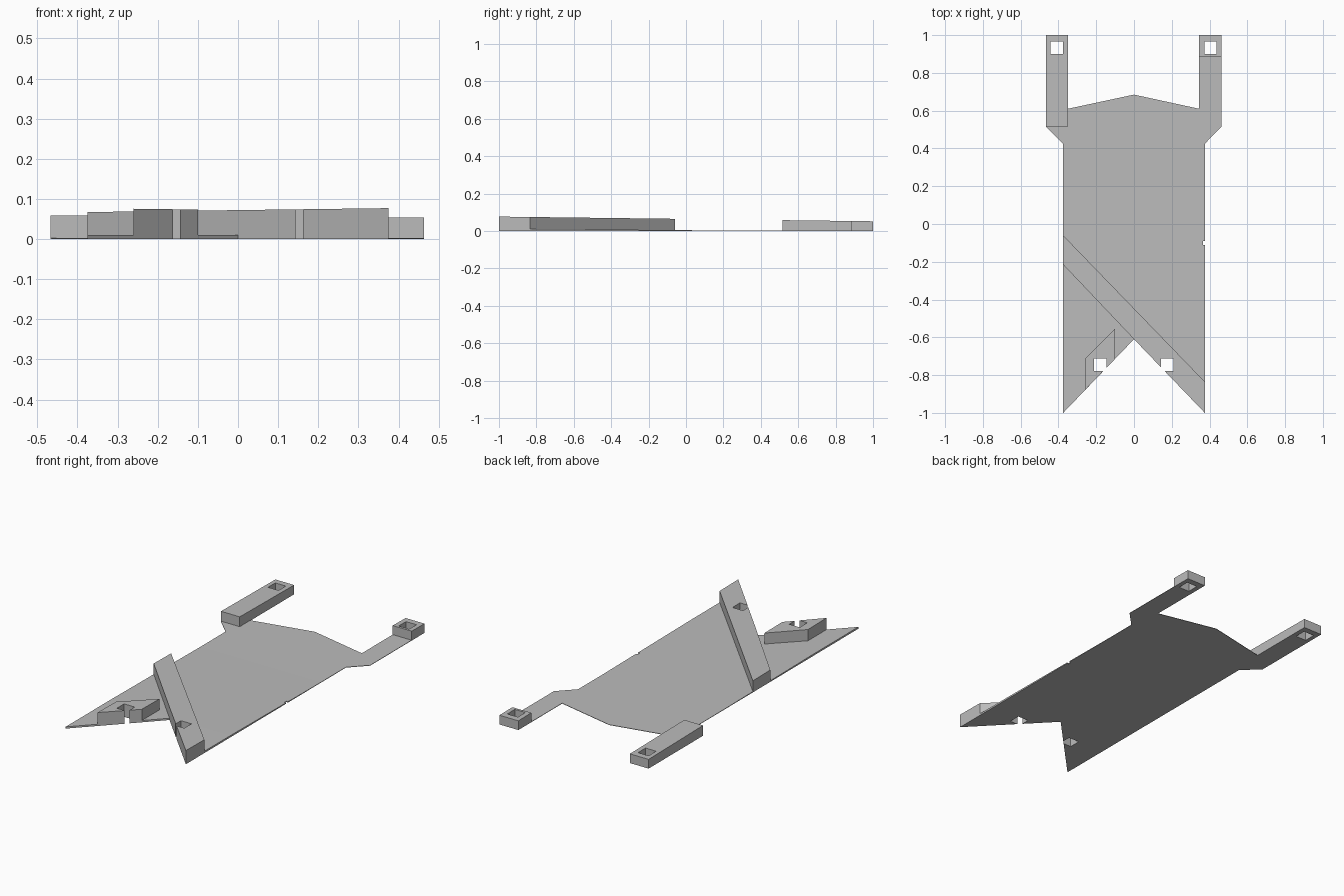
import bpy, bmesh
from mathutils import Vector

cube = bpy.data.objects.get("Cube")
if cube:
    bpy.data.objects.remove(cube, do_unlink=True)

grey = bpy.data.materials.new("plain_grey")
grey.use_nodes = True
colour = (0.5, 0.5, 0.5, 1)
grey.diffuse_color = colour
grey.node_tree.nodes["Principled BSDF"].inputs["Base Color"].default_value = colour


def plate_top(y):
    """Flat at the front, tapering to a thin sheet at the back."""
    t = min(max((y + 0.6) / 0.8, 0), 1)
    return 0.01 - 0.0075 * t


def block_top(y):
    """Gently sloping plane shared by all the raised blocks."""
    return 0.0645 - 0.0125 * y


def prism(name, outline, top, cuts=(), base=0.0):
    """Extrude an outline up to a height given by its y position."""
    bm = bmesh.new()
    face = bm.faces.new([bm.verts.new((x, y, base)) for x, y in outline])
    ext = bmesh.ops.extrude_face_region(bm, geom=[face])
    for v in ext["geom"]:
        if isinstance(v, bmesh.types.BMVert):
            v.co.z = 1
    for y in cuts:
        bmesh.ops.bisect_plane(bm, geom=bm.verts[:] + bm.edges[:] + bm.faces[:],
                               plane_co=(0, y, 0), plane_no=(0, 1, 0))
    for v in bm.verts:
        if v.co.z > 0.5:
            v.co.z = top(v.co.y)
    bmesh.ops.recalc_face_normals(bm, faces=bm.faces)
    mesh = bpy.data.meshes.new(name)
    bm.to_mesh(mesh)
    bm.free()
    mesh.materials.append(grey)
    obj = bpy.data.objects.new(name, mesh)
    bpy.context.collection.objects.link(obj)
    return obj


def cut_hole(obj, x, y, sx=0.066, sy=0.066):
    """Cut a rectangular hole straight through a part."""
    bm = bmesh.new()
    bmesh.ops.create_cube(bm, size=1)
    for v in bm.verts:
        v.co = Vector((x + v.co.x * sx, y + v.co.y * sy, v.co.z))
    mesh = bpy.data.meshes.new("hole_cutter")
    bm.to_mesh(mesh)
    bm.free()
    cutter = bpy.data.objects.new("hole_cutter", mesh)
    cutter.hide_render = True
    bpy.context.collection.objects.link(cutter)
    mod = obj.modifiers.new("hole", 'BOOLEAN')
    mod.operation, mod.solver, mod.object = 'DIFFERENCE', 'EXACT', cutter
    deps = bpy.context.evaluated_depsgraph_get()
    result = bpy.data.meshes.new_from_object(obj.evaluated_get(deps))
    obj.modifiers.clear()
    obj.data = result
    bpy.data.objects.remove(cutter, do_unlink=True)


# Thin base sheet with a notched front, peaked back and two rear arms
base_plate = prism("base_plate", [
    (-0.375, -1), (0, -0.61), (0.375, -1), (0.375, 0.425), (0.463, 0.515),
    (0.463, 1), (0.345, 1), (0.345, 0.61), (0, 0.685), (-0.35, 0.61),
    (-0.35, 1), (-0.467, 1), (-0.467, 0.515), (-0.375, 0.425)],
    plate_top, cuts=(-0.6, 0.2))

# Raised diagonal bar along one side of the front notch
diagonal_bar = prism("diagonal_bar", [
    (-0.375, -0.06), (-0.375, -0.215), (0, -0.61), (0.375, -1), (0.375, -0.835)],
    block_top, base=0.001)

# Short block on the other side of the notch
front_block = prism("front_block", [
    (-0.26, -0.88), (-0.1, -0.714), (-0.1, -0.555), (-0.26, -0.715)],
    block_top, base=0.001)

# Long and short blocks on the rear arms
right_arm_block = prism("right_arm_block", [
    (-0.467, 0.515), (-0.35, 0.515), (-0.35, 1), (-0.467, 1)], block_top, base=0.001)
left_arm_block = prism("left_arm_block", [
    (0.345, 0.885), (0.463, 0.885), (0.463, 1), (0.345, 1)], block_top, base=0.001)

# Square holes through each block and the sheet below it
for part, x, y in ((front_block, -0.178, -0.745), (diagonal_bar, 0.176, -0.745),
                   (right_arm_block, -0.41, 0.932), (left_arm_block, 0.405, 0.932)):
    cut_hole(part, x, y)
    cut_hole(base_plate, x, y)

# Small nick in the side edge of the sheet
cut_hole(base_plate, 0.375, -0.1, 0.02, 0.02)
